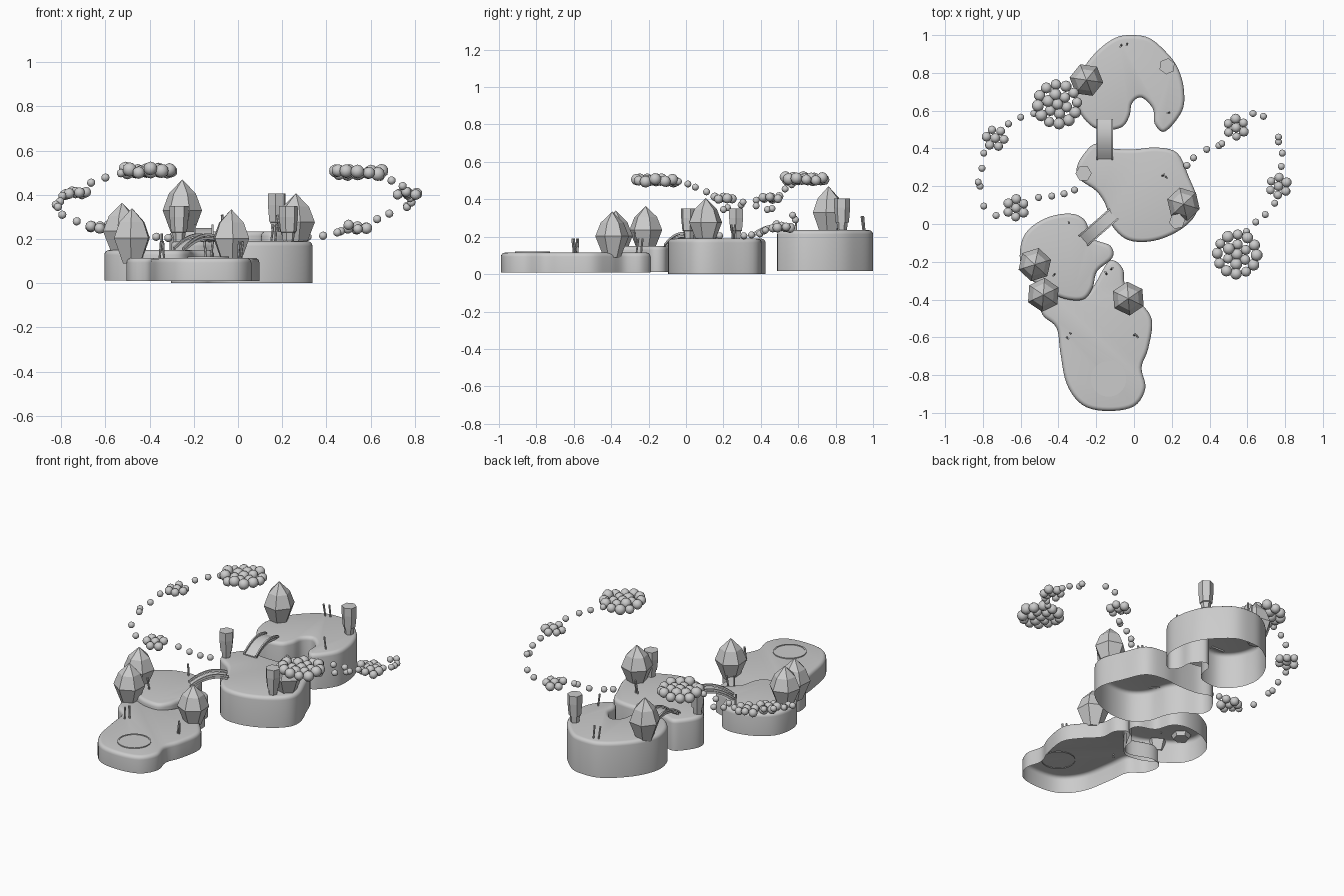
import bpy, bmesh, math, random
from mathutils import Vector, Matrix

if "Cube" in bpy.data.objects:
    bpy.data.objects.remove(bpy.data.objects["Cube"])

random.seed(4)


def make(name, bm, smooth=False, angle=40):
    me = bpy.data.meshes.new(name)
    bmesh.ops.recalc_face_normals(bm, faces=bm.faces)
    bm.to_mesh(me)
    bm.free()
    ob = bpy.data.objects.new(name, me)
    bpy.context.collection.objects.link(ob)
    if smooth:
        bpy.ops.object.select_all(action='DESELECT')
        ob.select_set(True)
        bpy.context.view_layer.objects.active = ob
        bpy.ops.object.shade_smooth_by_angle(angle=math.radians(angle))
    return ob


def closed_spline(pts, steps=5):
    n, out = len(pts), []
    P = [Vector(p) for p in pts]
    for i in range(n):
        a, b, c, d = P[i - 1], P[i], P[(i + 1) % n], P[(i + 2) % n]
        for s in range(steps):
            t = s / steps
            out.append(0.5 * (2 * b + (c - a) * t + (2 * a - 5 * b + 4 * c - d) * t * t
                              + (3 * b - a - 3 * c + d) * t ** 3))
    area = sum(out[i - 1].cross(out[i]) for i in range(len(out)))
    return out if area > 0 else out[::-1]


def bridge_rings(bm, rings):
    for r0, r1 in zip(rings, rings[1:]):
        n = len(r0)
        for i in range(n):
            bm.faces.new((r0[i], r0[(i + 1) % n], r1[(i + 1) % n], r1[i]))


# islands: open-bottomed plateaus with a rounded top edge
def island(name, pts, z0, z1, r=0.022):
    loop = closed_spline(pts)
    n = len(loop)
    nrm = []
    for i in range(n):
        t = (loop[(i + 1) % n] - loop[i - 1]).normalized()
        nrm.append(Vector((-t.y, t.x)))
    levels = [(0, z0)] + [(r * (1 - math.cos(a)), z1 - r + r * math.sin(a))
                          for a in (k * math.pi / 8 for k in range(5))]
    bm = bmesh.new()
    rings = [[bm.verts.new((*(p + m * d), z)) for p, m in zip(loop, nrm)] for d, z in levels]
    bridge_rings(bm, rings)
    bm.faces.new(rings[-1])
    make(name, bm, True)


island("front_island", [(-.13, -.195), (-.06, -.235), (-.045, -.33), (.03, -.41), (.095, -.51),
                        (.075, -.66), (.04, -.76), (.06, -.87), (.0, -.965), (-.14, -.99),
                        (-.27, -.96), (-.355, -.85), (-.39, -.68), (-.41, -.55), (-.485, -.48),
                        (-.5, -.38), (-.42, -.34), (-.28, -.38), (-.215, -.33)], .01, .115)
island("left_island", [(-.34, .055), (-.26, .02), (-.22, -.075), (-.125, -.115), (-.115, -.18),
                       (-.195, -.25), (-.22, -.34), (-.27, -.4), (-.37, -.395), (-.47, -.345),
                       (-.57, -.27), (-.605, -.17), (-.575, -.05), (-.47, .03)], .012, .15)
island("middle_island", [(-.2, .425), (-.12, .4), (0, .395), (.12, .405), (.23, .375), (.29, .25),
                         (.335, .13), (.32, .04), (.23, -.04), (.1, -.09), (-.03, -.085),
                         (-.115, -.01), (-.15, .1), (-.2, .175), (-.29, .24), (-.3, .31),
                         (-.25, .39)], 0, .19)
island("back_island", [(-.02, 1.0), (.08, .985), (.17, .91), (.23, .83), (.263, .72), (.255, .6),
                       (.165, .49), (.11, .53), (.1, .61), (.04, .67), (-.01, .64), (-.025, .57),
                       (-.07, .51), (-.19, .5), (-.28, .58), (-.31, .7), (-.27, .82), (-.19, .92),
                       (-.1, .985)], .018, .235)


# stacked six-sided rings, used by trees and lanterns
def hex_stack(name, x, y, levels, rot=0.0, apex=None):
    bm = bmesh.new()
    rings = [[bm.verts.new((x + r * math.cos(rot + k * math.pi / 3),
                            y + r * math.sin(rot + k * math.pi / 3), z)) for k in range(6)]
             for r, z in levels]
    bridge_rings(bm, rings)
    bm.faces.new(rings[0][::-1])
    if apex is None:
        bm.faces.new(rings[-1])
    else:
        tip = bm.verts.new((x, y, apex))
        for k in range(6):
            bm.faces.new((rings[-1][k], rings[-1][(k + 1) % 6], tip))
    make(name, bm)


# crystal-shaped trees: x, y, ground, top
for i, (x, y, g, top) in enumerate([(-.525, -.215, .15, .365), (-.48, -.375, .115, .34),
                                    (-.03, -.395, .115, .335), (.262, .105, .19, .407),
                                    (-.252, .762, .235, .47)]):
    b = g - .025
    h = top - b
    hex_stack(f"tree_{i}", x, y, [(.045, b), (.09, b + .46 * h), (.062, b + .75 * h)],
              .3 + i * .15, top)

# lanterns: wide hexagonal head on a narrow foot
for i, (x, y, g, top) in enumerate([(-.267, .268, .19, .35), (.228, .015, .19, .35),
                                    (.175, .835, .235, .405)]):
    hex_stack(f"lantern_{i}", x, y, [(.024, g - .01), (.03, g + .04), (.036, g + .042),
                                     (.043, top - .05), (.043, top)], i * .2)

# pool disc with a raised rim
bm = bmesh.new()
rings = [[bm.verts.new((-.135 + r * math.cos(a), -.82 + r * math.sin(a), z))
          for a in (k * math.pi / 20 for k in range(40))]
         for r, z in [(.094, .11), (.094, .121), (.086, .121), (.086, .118)]]
bridge_rings(bm, rings)
bm.faces.new(rings[-1])
make("pool", bm, True)


# reeds: thin leaning rods
def reed(i, x, y, g, h=.08):
    d = Vector((random.uniform(-.012, .012), random.uniform(-.012, .012), h))
    bm = bmesh.new()
    rot = d.to_track_quat('Z', 'Y').to_matrix().to_4x4()
    m = Matrix.Translation(Vector((x, y, g - .005)) + d / 2) @ rot
    bmesh.ops.create_cone(bm, cap_ends=True, segments=6, radius1=.005, radius2=.006,
                          depth=h, matrix=m)
    make(f"reed_{i}", bm)


for i, r in enumerate([(-.066, .948, .235), (-.036, .955, .235), (.188, .59, .235),
                       (.15, .255, .19), (.168, .25, .19), (-.345, .01, .15), (-.42, -.265, .15),
                       (-.145, -.265, .115), (-.122, -.24, .115), (-.355, -.6, .115),
                       (-.335, -.58, .115), (.0, -.59, .115), (.012, -.59, .115)]):
    reed(i, *r)


# arched bridges: a deck plus two rails swept along one arc
def arc_strip(name, a, b, rise, off, width, thick, lift, ext=0.0):
    a, b = Vector(a), Vector(b)
    side = Vector((-(b - a).y, (b - a).x, 0)).normalized()
    bm = bmesh.new()
    rings = []
    for k in range(13):
        t = -ext + (1 + 2 * ext) * k / 12
        c = a.lerp(b, t) + side * off
        c.z += rise * 4 * t * (1 - t) + lift
        rings.append([bm.verts.new(c + side * s * width / 2 + Vector((0, 0, u * thick / 2)))
                      for s, u in ((-1, -1), (1, -1), (1, 1), (-1, 1))])
    bridge_rings(bm, rings)
    bm.faces.new(rings[0][::-1])
    bm.faces.new(rings[-1])
    make(name, bm, True, 30)


for i, (a, b, rise, w) in enumerate([((-.265, -.085, .145), (-.11, .05, .192), .03, .066),
                                     ((-.155, .345, .19), (-.155, .55, .232), .03, .08)]):
    arc_strip(f"bridge_deck_{i}", a, b, rise, 0, w, .012, 0)
    for s in (-1, 1):
        arc_strip(f"bridge_rail_{i}_{s}", a, b, rise, s * w / 2, .009, .012, .016, .03)


# floating bead trails and clusters of balls
def balls(name, items):
    bm = bmesh.new()
    for x, y, z, r in items:
        bmesh.ops.create_icosphere(bm, subdivisions=2, radius=r,
                                   matrix=Matrix.Translation((x, y, z)))
    make(name, bm, True, 60)


def cluster(x, y, z, rings, r):
    out = [(x, y, z, r)]
    for n, d in rings:
        ph = random.random() * 6
        for k in range(n):
            a = ph + k * 2 * math.pi / n
            out.append((x + d * math.cos(a), y + d * math.sin(a),
                        z + random.uniform(-.01, .01), r * random.uniform(.85, 1.05)))
    return out


SMALL, BIG = [(6, .047)], [(6, .052), (12, .104)]
trails = {
    "left": ([(-.315, .18, .205), (-.37, .16, .21), (-.435, .148, .22), (-.505, .14, .235),
              (-.73, .045, .28), (-.795, .095, .31), (-.815, .2, .345), (-.825, .222, .355),
              (-.805, .295, .37), (-.795, .375, .395), (-.665, .53, .455), (-.6, .565, .478),
              (-.53, .585, .498)],
             [(-.625, .085, .255, SMALL, .026), (-.735, .455, .41, SMALL, .026),
              (-.405, .635, .51, BIG, .031)]),
    "right": ([(.28, .31, .205), (.315, .35, .21), (.385, .395, .215), (.45, .415, .23),
               (.465, .425, .235), (.63, .585, .29), (.685, .57, .315), (.765, .435, .345),
               (.765, .46, .35), (.785, .375, .365), (.78, .305, .385), (.745, .11, .44),
               (.695, .05, .465), (.645, .01, .482), (.595, -.04, .495)],
              [(.54, .51, .255, SMALL, .026), (.765, .2, .41, SMALL, .026),
               (.545, -.16, .5, BIG, .031)]),
}
for side, (beads, clusters) in trails.items():
    balls(side + "_bead_trail", [(*p, .019) for p in beads])
    for k, c in enumerate(clusters):
        balls(f"{side}_cluster_{k}", cluster(*c))
